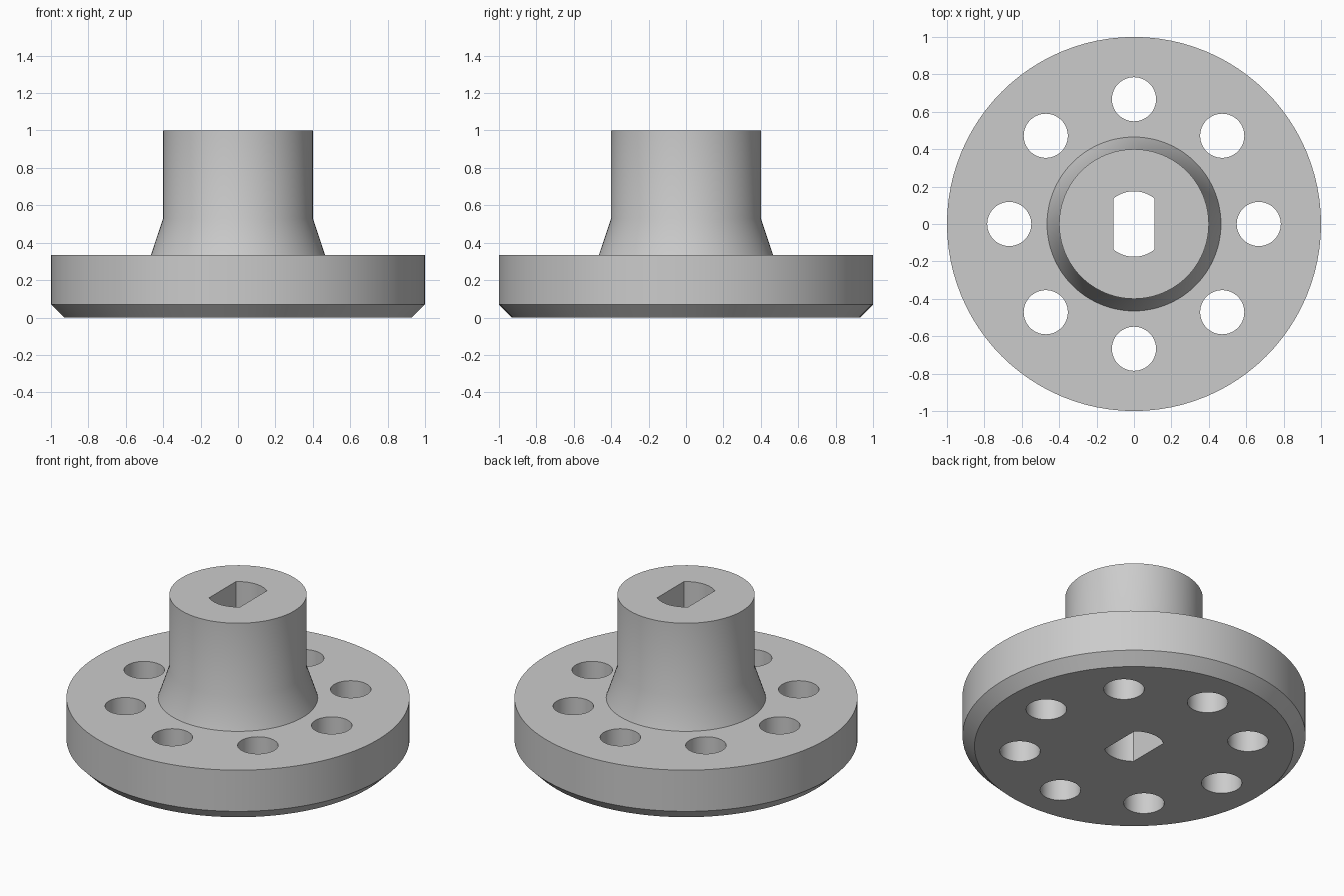
import bpy
import bmesh
import math
from mathutils import Matrix, Vector

cube = bpy.data.objects.get("Cube")
if cube:
    bpy.data.objects.remove(cube, do_unlink=True)

SEGMENTS = 96
HOLES = 8
HOLE_RADIUS = 0.118
HOLE_CIRCLE = 0.667
BORE_RADIUS = 0.175
BORE_HALF_WIDTH = 0.11

metal = bpy.data.materials.new("plain grey metal")
metal.use_nodes = True
grey = (0.6, 0.6, 0.6, 1)
metal.diffuse_color = grey
metal.node_tree.nodes["Principled BSDF"].inputs["Base Color"].default_value = grey


def make_object(name, bm):
    bmesh.ops.recalc_face_normals(bm, faces=bm.faces)
    mesh = bpy.data.meshes.new(name)
    bm.to_mesh(mesh)
    bm.free()
    mesh.materials.append(metal)
    obj = bpy.data.objects.new(name, mesh)
    bpy.context.collection.objects.link(obj)
    return obj


def add_cylinder(bm, radius, x=0, y=0, segments=48):
    made = bmesh.ops.create_cone(bm, cap_ends=True, segments=segments, radius1=radius,
                                 radius2=radius, depth=2,
                                 matrix=Matrix.Translation((x, y, 0.5)))
    return made["verts"]


def cut(target, cutter):
    mod = target.modifiers.new("cut", 'BOOLEAN')
    mod.operation = 'DIFFERENCE'
    mod.solver = 'EXACT'
    mod.object = cutter
    bpy.context.view_layer.objects.active = target
    bpy.ops.object.modifier_apply(modifier=mod.name)
    bpy.data.objects.remove(cutter, do_unlink=True)


# Flange, flared neck and hub as one turned profile (radius, height)
profile = [(0.93, 0), (1, 0.07), (1, 0.335), (0.465, 0.335), (0.4, 0.53), (0.4, 1)]
bm = bmesh.new()
rings = []
for radius, height in profile:
    rings.append([bm.verts.new((radius * math.cos(math.tau * i / SEGMENTS),
                                radius * math.sin(math.tau * i / SEGMENTS), height))
                  for i in range(SEGMENTS)])
for low, high in zip(rings, rings[1:]):
    for i in range(SEGMENTS):
        j = (i + 1) % SEGMENTS
        bm.faces.new((low[i], low[j], high[j], high[i]))
bm.faces.new(rings[0][::-1])
bm.faces.new(rings[-1])
hub = make_object("flanged_hub", bm)

# Ring of bolt holes
bm = bmesh.new()
for i in range(HOLES):
    angle = math.tau * i / HOLES
    add_cylinder(bm, HOLE_RADIUS, HOLE_CIRCLE * math.cos(angle), HOLE_CIRCLE * math.sin(angle))
cut(hub, make_object("bolt_hole_cutter", bm))

# Shaft bore with two flat sides
bm = bmesh.new()
add_cylinder(bm, BORE_RADIUS, segments=64)
for side in (-1, 1):
    sliced = bmesh.ops.bisect_plane(bm, geom=bm.verts[:] + bm.edges[:] + bm.faces[:],
                                    plane_co=Vector((side * BORE_HALF_WIDTH, 0, 0)),
                                    plane_no=Vector((side, 0, 0)), clear_outer=True)
    rim = [e for e in sliced["geom_cut"] if isinstance(e, bmesh.types.BMEdge)]
    bmesh.ops.holes_fill(bm, edges=[e for e in bm.edges if e.is_boundary] or rim, sides=0)
cut(hub, make_object("shaft_bore_cutter", bm))

# Smooth round walls, crisp rims
bpy.ops.object.select_all(action='DESELECT')
hub.select_set(True)
bpy.context.view_layer.objects.active = hub
bpy.ops.object.shade_smooth_by_angle(angle=math.radians(30))
